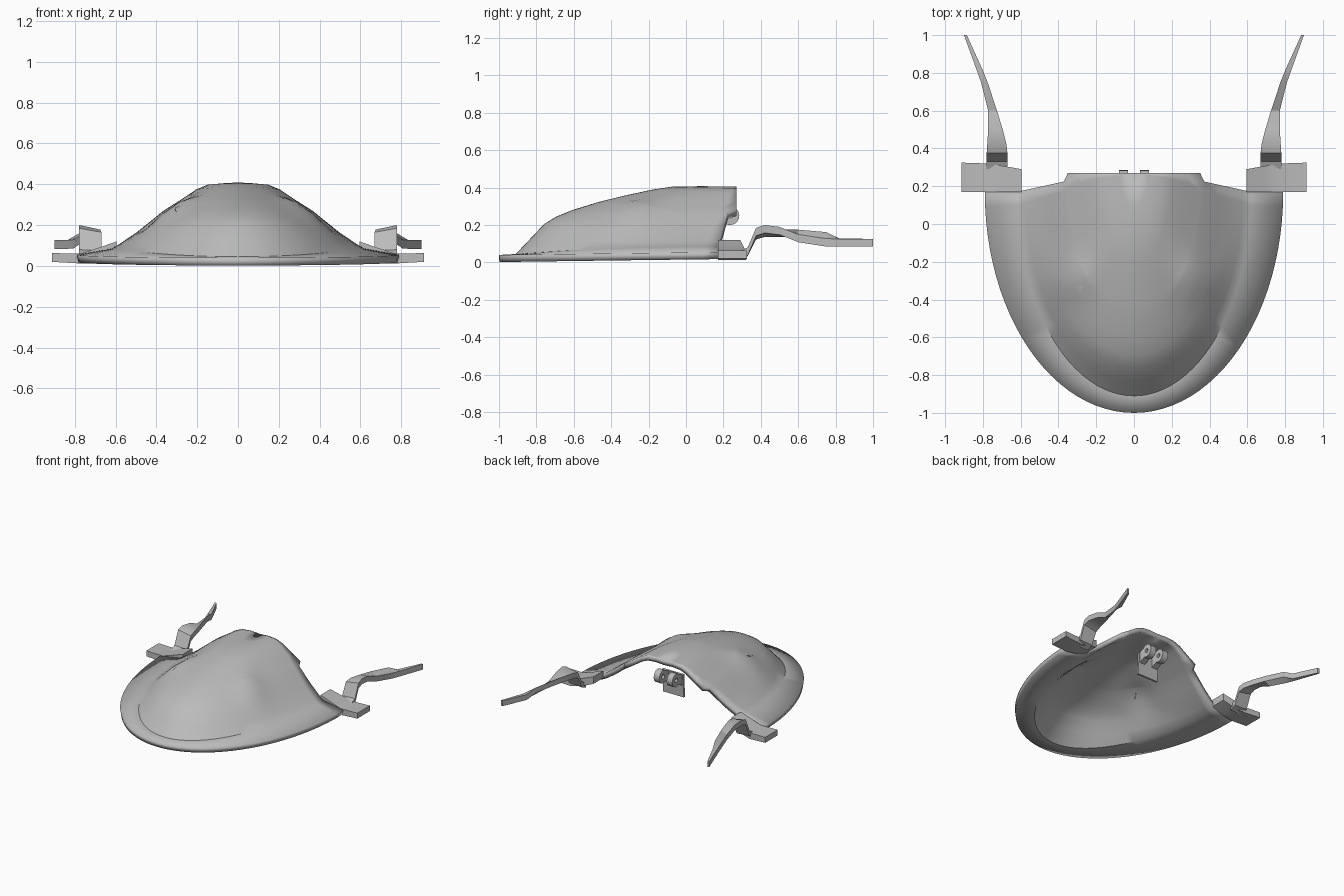
import bpy, bmesh, math
from mathutils import Vector

start_cube = bpy.data.objects.get("Cube")
if start_cube:
    bpy.data.objects.remove(start_cube, do_unlink=True)

grey = bpy.data.materials.new("plain grey")
grey.use_nodes = True
grey.diffuse_color = (0.5, 0.5, 0.5, 1)
grey.node_tree.nodes["Principled BSDF"].inputs["Base Color"].default_value = grey.diffuse_color


def make_object(name, bm, angle=30):
    mesh = bpy.data.meshes.new(name)
    bm.to_mesh(mesh)
    bm.free()
    mesh.materials.append(grey)
    obj = bpy.data.objects.new(name, mesh)
    bpy.context.collection.objects.link(obj)
    bpy.ops.object.select_all(action='DESELECT')
    obj.select_set(True)
    bpy.context.view_layer.objects.active = obj
    bpy.ops.object.shade_smooth_by_angle(angle=math.radians(angle))
    return obj


def loft(name, sections, mirrored=False):
    """Skin a closed solid through a row of equal-sized sections."""
    bm = bmesh.new()
    rows = [[bm.verts.new(p) for p in section] for section in sections]
    count = len(rows[0])
    for a, b in zip(rows, rows[1:]):
        for i in range(count):
            n = (i + 1) % count
            bm.faces.new((a[i], a[n], b[n], b[i]))
    bm.faces.new(rows[0])
    bm.faces.new(rows[-1])
    bmesh.ops.recalc_face_normals(bm, faces=bm.faces)
    obj = make_object(name, bm)
    if mirrored:
        obj.modifiers.new("mirror", 'MIRROR')
    return obj


def clamp(value):
    return max(0.0, min(1.0, value))


# Domed shell: half-ellipse rings around the back centre, thickened inward
BACK = 0.17
DOME_WIDTH, DOME_LENGTH = 0.62, 1.08
RIM_WIDTH, RIM_LENGTH = 0.79, 1.17
COLUMNS = 48
# ring fraction, height at the sides, height at the front
dome_rings = [
    (0.12, 0.405, 0.408), (0.24, 0.398, 0.405), (0.33, 0.375, 0.388),
    (0.45, 0.325, 0.36), (0.565, 0.28, 0.33), (0.6, 0.265, 0.32),
    (0.72, 0.205, 0.28), (0.8, 0.165, 0.245), (0.86, 0.14, 0.205),
    (0.93, 0.11, 0.125), (1, 0.085, 0.045),
]


def back_shift(x, y, on_edge):
    weight = clamp(1 - (BACK - y) / 0.3)
    side = abs(x)
    shift = 0.055 * clamp((DOME_WIDTH - side) / 0.25) * weight
    if on_edge:
        return shift + (0.045 if side < 0.36 else 0)
    return shift + 0.045 * weight * clamp((0.36 - side) / 0.1)


def shell_point(ring, column):
    t = math.pi * column / COLUMNS
    fraction, side_z, front_z = ring
    x = math.cos(t) * DOME_WIDTH * fraction
    y = BACK - math.sin(t) * DOME_LENGTH * fraction
    z = side_z + (front_z - side_z) * math.sin(t) ** 2
    cheek = ((abs(x) - 0.32) ** 2 + (y + 0.29) ** 2) / 0.012
    z += 0.035 * math.exp(-cheek)
    return Vector((x, y + back_shift(x, y, column in (0, COLUMNS)), z))


bm = bmesh.new()
rings = [[bm.verts.new(shell_point(ring, c)) for c in range(COLUMNS + 1)]
         for ring in dome_rings]
rim = []
for c in range(COLUMNS + 1):
    t = math.pi * c / COLUMNS
    rim.append(bm.verts.new((math.cos(t) * RIM_WIDTH,
                             BACK - math.sin(t) * RIM_LENGTH,
                             0.055 - 0.015 * math.sin(t))))
rings.append(rim)
centre = bm.verts.new((0, BACK + 0.1, 0.4))
for c in range(COLUMNS):
    bm.faces.new((centre, rings[0][c + 1], rings[0][c]))
    for inner, outer in zip(rings, rings[1:]):
        bm.faces.new((inner[c], inner[c + 1], outer[c + 1], outer[c]))
shell = make_object("domed_shell", bm, 35)
thickness = shell.modifiers.new("thickness", 'SOLIDIFY')
thickness.thickness = 0.038
thickness.offset = -1

# Side wings: x, front y, back y, bottom z, top z
wing_rows = [
    (0.595, BACK, 0.29, 0.065, 0.12), (0.68, BACK, 0.305, 0.03, 0.09),
    (0.77, BACK, 0.32, 0.012, 0.06), (0.912, BACK, 0.325, 0.02, 0.063),
]
loft("side_wings", [[(x, f, low), (x, b, low), (x, b, top), (x, f, top)]
                    for x, f, b, low, top in wing_rows], True)

# Rear arms: y, inner x, outer x, inner top z, outer top z
arm_rows = [
    (0.28, 0.67, 0.78, 0.055, 0.055), (0.33, 0.67, 0.78, 0.075, 0.08),
    (0.375, 0.67, 0.78, 0.165, 0.185), (0.42, 0.675, 0.777, 0.178, 0.2),
    (0.5, 0.695, 0.772, 0.178, 0.19), (0.6, 0.725, 0.772, 0.175, 0.15),
    (0.75, 0.775, 0.81, 0.162, 0.127), (0.82, 0.803, 0.835, 0.128, 0.126),
    (1, 0.885, 0.9, 0.126, 0.126),
]
DROP = 0.042
loft("rear_arms", [[(i, y, zi), (o, y, zo), (o, y, zo - DROP), (i, y, zi - DROP)]
                   for y, i, o, zi, zo in arm_rows], True)

# Hinge knuckles: two pierced discs under the back edge
PIN = Vector((0, 0.235, 0.25))


def ring_section(x, radius):
    return [(x, PIN.y + radius * math.cos(a), PIN.z + radius * math.sin(a))
            for a in (math.tau * i / 20 for i in range(20))]


bm = bmesh.new()
loops = [[bm.verts.new(p) for p in ring_section(x, r)]
         for x, r in ((0.032, 0.05), (0.08, 0.05), (0.08, 0.016), (0.032, 0.016))]
for k, loop in enumerate(loops):
    following = loops[(k + 1) % len(loops)]
    for i in range(20):
        n = (i + 1) % 20
        bm.faces.new((loop[i], loop[n], following[n], following[i]))
bmesh.ops.recalc_face_normals(bm, faces=bm.faces)
make_object("hinge_knuckles", bm).modifiers.new("mirror", 'MIRROR')

# Webs joining the knuckles to the plate, and the hanging plate
loft("hinge_webs", [[(x, 0.2, 0.285), (x, 0.14, 0.26), (x, 0.15, 0.18), (x, 0.21, 0.205)]
                    for x in (0.032, 0.08)], True)
loft("hinge_plate", [[(x, 0.15, 0.27), (x, 0.165, 0.27), (x, 0.155, 0.09), (x, 0.14, 0.09)]
                     for x in (-0.09, 0.09)])

# Small raised flap on the right cheek
loft("cheek_flap", [
    [(-0.245, -0.27, 0.31), (-0.25, -0.27, 0.31), (-0.25, -0.27, 0.29)],
    [(-0.27, -0.33, 0.3), (-0.31, -0.34, 0.285), (-0.29, -0.33, 0.24)],
    [(-0.295, -0.4, 0.26), (-0.3, -0.4, 0.26), (-0.3, -0.4, 0.24)],
])
